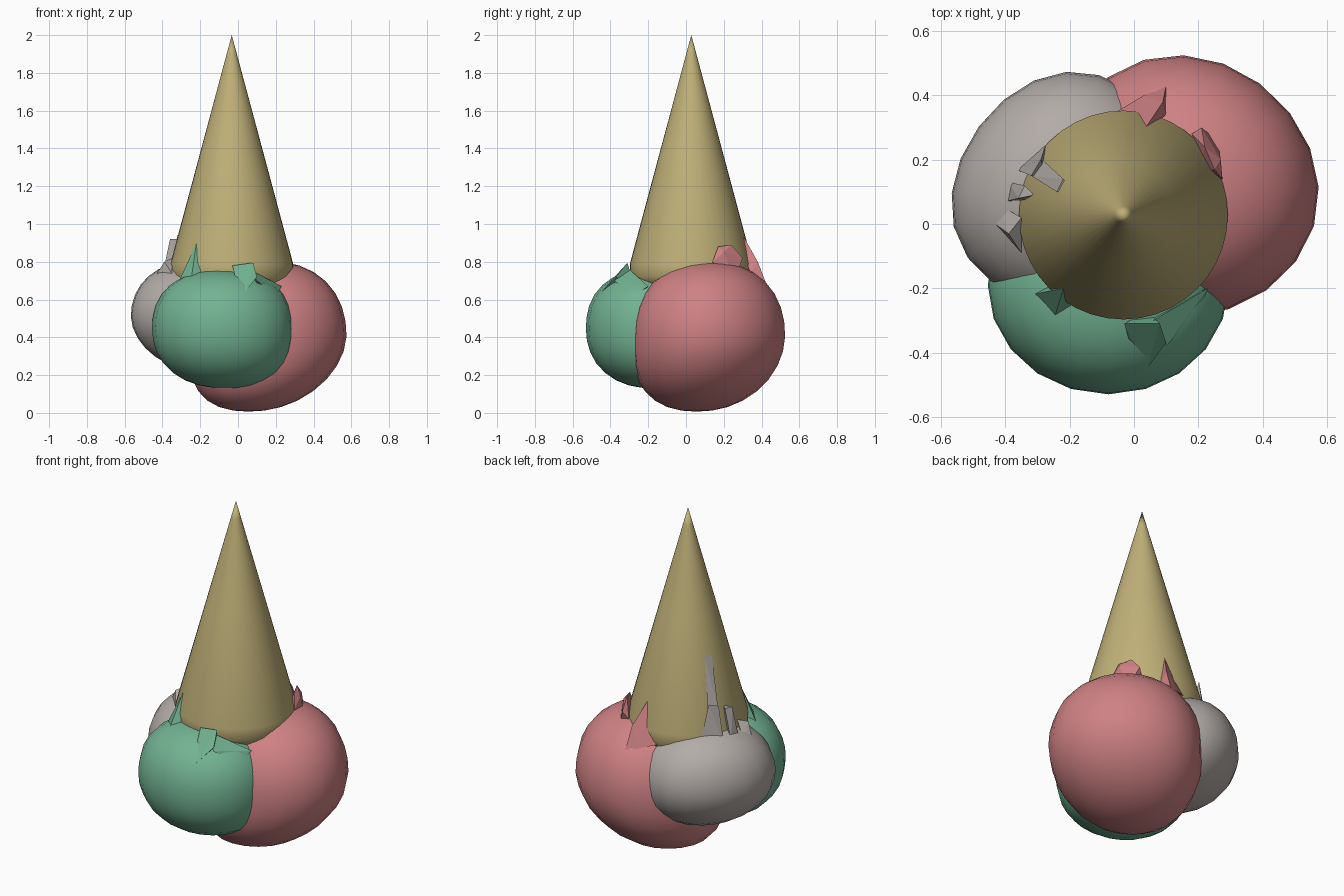
import bpy, bmesh, math
from mathutils import Vector

if "Cube" in bpy.data.objects:
    bpy.data.objects.remove(bpy.data.objects["Cube"])


def material(name, rgb):
    m = bpy.data.materials.new(name)
    m.diffuse_color = (*rgb, 1)
    m.use_nodes = True
    m.node_tree.nodes["Principled BSDF"].inputs["Base Color"].default_value = m.diffuse_color
    return m


GOLD = material("wafer", (0.53, 0.44, 0.19))
GREEN = material("mint", (0.17, 0.45, 0.29))
PINK = material("strawberry", (0.62, 0.22, 0.23))
GREY = material("vanilla", (0.45, 0.41, 0.39))


def make(name, bm, mat, smooth=None):
    bmesh.ops.recalc_face_normals(bm, faces=bm.faces)
    me = bpy.data.meshes.new(name)
    bm.to_mesh(me)
    bm.free()
    me.materials.append(mat)
    ob = bpy.data.objects.new(name, me)
    bpy.context.collection.objects.link(ob)
    if smooth:
        bpy.ops.object.select_all(action='DESELECT')
        ob.select_set(True)
        bpy.context.view_layer.objects.active = ob
        bpy.ops.object.shade_smooth_by_angle(angle=math.radians(smooth))
    return ob


def cone(name, cx, cy, profile, sides, mat):
    bm = bmesh.new()
    apex = bm.verts.new((cx, cy, 2.0))
    rings = []
    for r, z in profile:
        rings.append([bm.verts.new((cx + r * math.cos(2 * math.pi * i / sides),
                                    cy + r * math.sin(2 * math.pi * i / sides), z))
                      for i in range(sides)])
    for i in range(sides):
        j = (i + 1) % sides
        bm.faces.new((apex, rings[0][i], rings[0][j]))
        for a, b in zip(rings, rings[1:]):
            bm.faces.new((a[i], b[i], b[j], a[j]))
    bm.faces.new(rings[-1])
    make(name, bm, mat, 40)


def scoop(name, centre, radii, power, mat, out, squash, lean):
    # squared-off ball, flattened on its outer side, underside leaning to the middle
    bm = bmesh.new()
    bmesh.ops.create_uvsphere(bm, u_segments=20, v_segments=16, radius=1)
    out = Vector((*out, 0)).normalized()
    for v in bm.verts:
        d = v.co.normalized()
        d *= (math.hypot(d.x, d.y) ** power + abs(d.z) ** power) ** (-1 / power)
        d -= out * squash * max(0, d.dot(out)) ** 2
        low = max(0, -d.z) ** 1.5
        v.co = Vector(centre) + Vector((d.x * radii[0] + lean[0] * low,
                                        d.y * radii[1] + lean[1] * low, d.z * radii[2]))
    make(name, bm, mat, 60)


def shard(name, points, mat):
    # faceted drip as the hull of a few corner points
    bm = bmesh.new()
    for p in points:
        bm.verts.new(p)
    res = bmesh.ops.convex_hull(bm, input=bm.verts)
    loose = [g for g in res["geom_interior"] if isinstance(g, bmesh.types.BMVert)]
    if loose:
        bmesh.ops.delete(bm, geom=loose, context='VERTS')
    make(name, bm, mat)


# Upturned wafer cone with rounded rim
cone("wafer_cone", -0.033, 0.028,
     [(0.027, 1.9), (0.164, 1.39), (0.325, 0.79), (0.324, 0.72), (0.298, 0.68), (0.25, 0.66)],
     40, GOLD)

# Three scoops
scoop("mint_scoop", (-0.08, -0.19, 0.445), (0.375, 0.34, 0.315), 2.3, GREEN,
      (-0.1, -1), 0.0, (0.02, 0.02))
scoop("strawberry_scoop", (0.165, 0.125, 0.405), (0.42, 0.41, 0.398), 2.2, PINK,
      (0.7, 0.7), 0.07, (-0.11, -0.07))
scoop("vanilla_scoop", (-0.225, 0.115, 0.51), (0.365, 0.37, 0.295), 2.1, GREY,
      (-0.78, 0.62), 0.13, (0.06, -0.03))

# Mint drips
shard("mint_drip_left", [(-0.32, -0.22, 0.68), (-0.25, -0.30, 0.69), (-0.19, -0.27, 0.70),
                         (-0.25, -0.18, 0.70), (-0.22, -0.20, 0.90), (-0.26, -0.21, 0.77)], GREEN)
shard("mint_drip_front", [(-0.03, -0.31, 0.78), (0.08, -0.31, 0.795), (0.04, -0.45, 0.64),
                          (-0.01, -0.38, 0.70), (0.10, -0.37, 0.72), (0.04, -0.27, 0.66)], GREEN)
shard("mint_drip_side", [(0.06, -0.30, 0.76), (0.10, -0.38, 0.70), (0.23, -0.20, 0.67),
                         (0.20, -0.28, 0.62), (0.10, -0.25, 0.62)], GREEN)

# Strawberry drips
shard("strawberry_drip_back", [(-0.07, 0.34, 0.72), (0.10, 0.43, 0.67), (0.10, 0.34, 0.74),
                               (0.09, 0.38, 0.80), (0.05, 0.30, 0.86), (0.03, 0.29, 0.96),
                               (0.03, 0.40, 0.69)], PINK)
shard("strawberry_drip_side", [(0.18, 0.28, 0.78), (0.21, 0.30, 0.82), (0.27, 0.20, 0.85),
                               (0.275, 0.14, 0.80), (0.22, 0.24, 0.89), (0.25, 0.17, 0.88),
                               (0.26, 0.26, 0.70), (0.20, 0.15, 0.74)], PINK)

# Vanilla drips
shard("vanilla_drip_base", [(-0.37, 0.17, 0.73), (-0.27, 0.26, 0.73), (-0.28, 0.23, 0.82),
                            (-0.29, 0.20, 0.96), (-0.32, 0.15, 0.94), (-0.27, 0.14, 0.80)], GREY)
shard("vanilla_drip_tall", [(-0.32, 0.15, 0.90), (-0.285, 0.20, 0.90), (-0.26, 0.13, 0.90),
                            (-0.24, 0.10, 1.20), (-0.22, 0.14, 1.21), (-0.20, 0.11, 1.20)], GREY)
shard("vanilla_drip_middle", [(-0.40, 0.07, 0.73), (-0.39, 0.13, 0.73), (-0.31, 0.07, 0.74),
                              (-0.36, 0.08, 0.92), (-0.34, 0.12, 0.92), (-0.31, 0.09, 0.92)], GREY)
shard("vanilla_drip_front", [(-0.46, 0.02, 0.69), (-0.42, 0.06, 0.73), (-0.35, 0.02, 0.82),
                             (-0.35, -0.09, 0.74), (-0.39, -0.03, 0.80), (-0.36, -0.03, 0.66)], GREY)
